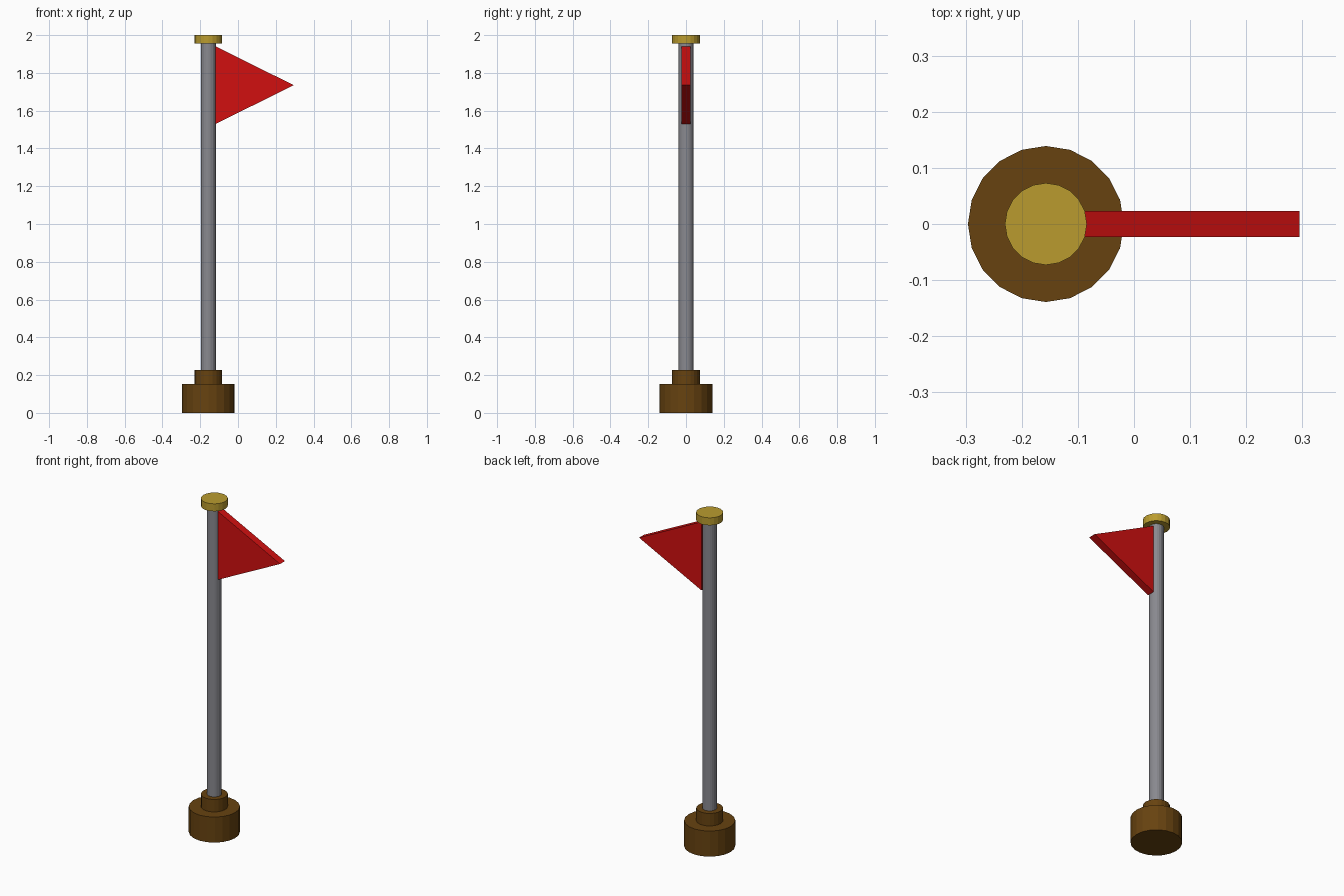
import bpy, bmesh
from mathutils import Matrix

if "Cube" in bpy.data.objects:
    bpy.data.objects.remove(bpy.data.objects["Cube"])

POLE_X = -0.157
SIDES = 20


def material(name, rgb):
    m = bpy.data.materials.new(name)
    m.diffuse_color = (*rgb, 1.0)
    m.use_nodes = True
    m.node_tree.nodes["Principled BSDF"].inputs["Base Color"].default_value = m.diffuse_color
    return m


brown = material("brown wood", (0.135, 0.055, 0.005))
grey = material("grey metal", (0.25, 0.25, 0.275))
gold = material("gold", (0.49, 0.33, 0.028))
red = material("red cloth", (0.64, 0.005, 0.005))


def finish(bm, name, mat):
    bmesh.ops.recalc_face_normals(bm, faces=bm.faces)
    mesh = bpy.data.meshes.new(name)
    bm.to_mesh(mesh)
    bm.free()
    mesh.materials.append(mat)
    bpy.context.collection.objects.link(bpy.data.objects.new(name, mesh))


def disc(name, radius, z0, z1, mat):
    """Upright flat-faced cylinder on the pole axis, with a corner on +x."""
    bm = bmesh.new()
    bmesh.ops.create_cone(bm, cap_ends=True, segments=SIDES, radius1=radius,
                          radius2=radius, depth=z1 - z0,
                          matrix=Matrix.Translation((POLE_X, 0, (z0 + z1) / 2)))
    finish(bm, name, mat)


# Stepped base, pole and cap
disc("base", 0.139, 0.0, 0.153, brown)
disc("base_collar", 0.073, 0.153, 0.228, brown)
disc("pole", 0.04, 0.228, 1.955, grey)
disc("pole_cap", 0.073, 1.955, 2.0, gold)

# Triangular pennant, extruded through its thickness
bm = bmesh.new()
outline = [(-0.118, 1.94), (-0.118, 1.53), (0.295, 1.735)]
face = bm.faces.new([bm.verts.new((x, -0.023, z)) for x, z in outline])
ext = bmesh.ops.extrude_face_region(bm, geom=[face], use_keep_orig=True)
bmesh.ops.translate(bm, vec=(0, 0.046, 0),
                    verts=[g for g in ext["geom"] if isinstance(g, bmesh.types.BMVert)])
finish(bm, "pennant", red)
